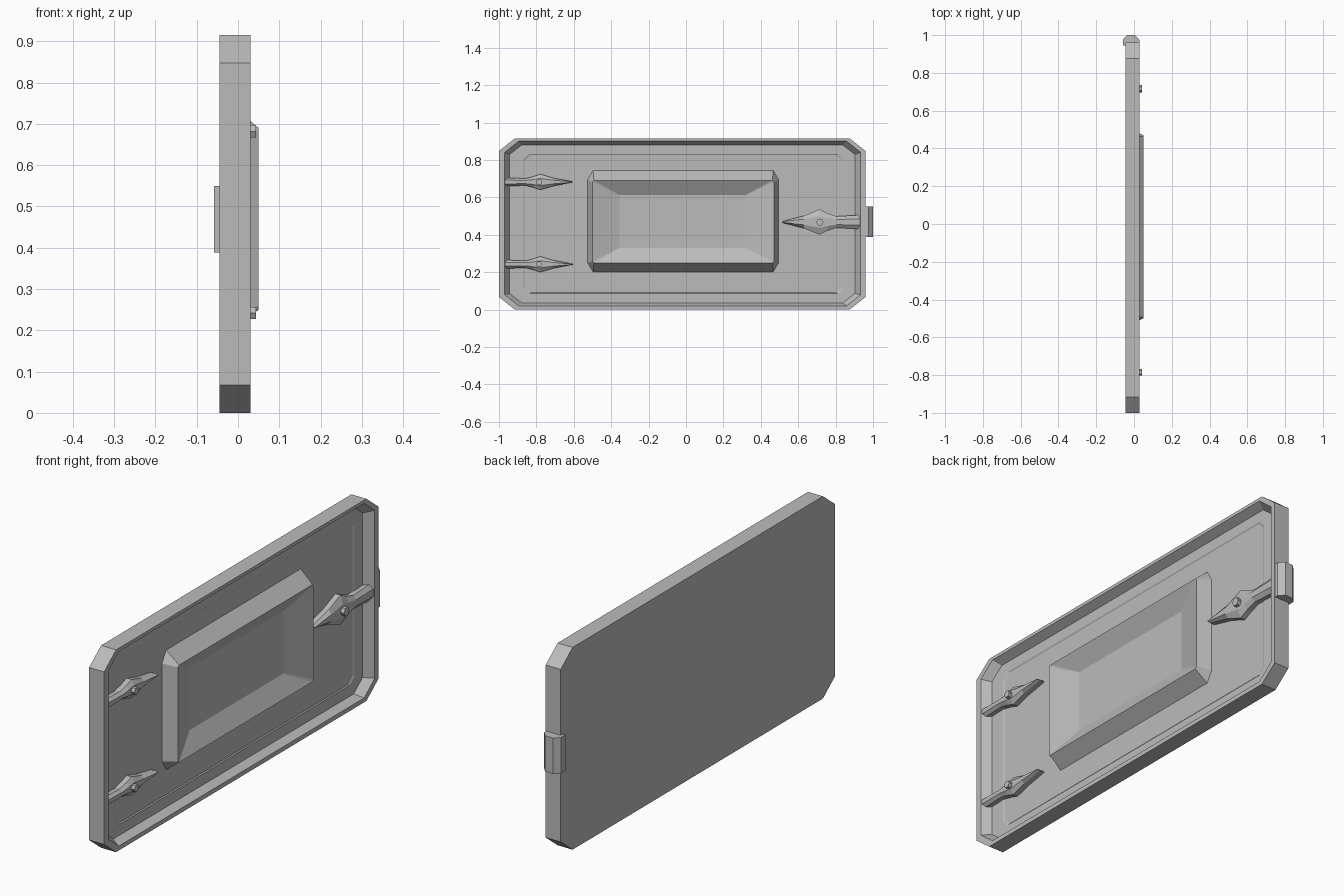
import bpy
import math

cube = bpy.data.objects.get("Cube")
if cube:
    bpy.data.objects.remove(cube, do_unlink=True)

grey = bpy.data.materials.new("plain_grey")
grey.use_nodes = True
grey.diffuse_color = (0.5, 0.5, 0.5, 1)
grey.node_tree.nodes["Principled BSDF"].inputs["Base Color"].default_value = (0.5, 0.5, 0.5, 1)


def loft(name, rings):
    """Skin equal rings of points and cap both ends."""
    n = len(rings[0])
    verts = [p for ring in rings for p in ring]
    faces = [tuple(reversed(range(n))), tuple(range(len(verts) - n, len(verts)))]
    for r in range(len(rings) - 1):
        for i in range(n):
            j = (i + 1) % n
            faces.append((r * n + i, r * n + j, (r + 1) * n + j, (r + 1) * n + i))
    mesh = bpy.data.meshes.new(name)
    mesh.from_pydata(verts, [], faces)
    mesh.materials.append(grey)
    obj = bpy.data.objects.new(name, mesh)
    bpy.context.collection.objects.link(obj)
    return obj


def octagon(x, y0, y1, z0, z1, cy, cz):
    """Rectangle with cut corners, facing +x."""
    return [(x, y0 + cy, z0), (x, y1 - cy, z0), (x, y1, z0 + cz), (x, y1, z1 - cz),
            (x, y1 - cy, z1), (x, y0 + cy, z1), (x, y0, z1 - cz), (x, y0, z0 + cz)]


FLOOR = -0.008

# Door slab with raised rim and a faint recessed field
loft("door_panel", [
    octagon(-0.045, -1, 0.96, 0, 0.915, 0.085, 0.067),
    octagon(0.03, -1, 0.96, 0, 0.915, 0.085, 0.067),
    octagon(0.03, -0.97, 0.934, 0.02, 0.9, 0.075, 0.06),
    octagon(FLOOR, -0.943, 0.903, 0.036, 0.88, 0.065, 0.05),
    octagon(FLOOR, -0.87, 0.845, 0.085, 0.832, 0.03, 0.03),
    octagon(FLOOR - 0.004, -0.86, 0.835, 0.09, 0.826, 0.03, 0.03),
])

# Raised central frame with sloping sides and sunken middle
loft("centre_frame", [
    octagon(FLOOR - 0.006, -0.527, 0.496, 0.2, 0.745, 0.03, 0.05),
    octagon(0.05, -0.5, 0.47, 0.25, 0.69, 0.008, 0.008),
    octagon(0.004, -0.355, 0.318, 0.33, 0.612, 0.002, 0.002),
])


# Spearhead straps: (fraction of length, fraction of half width)
PROFILE = [(0, 0.55), (0.3, 0.45), (0.42, 0.7), (0.52, 1), (0.72, 0.5), (1, 0.06)]


def strap(name, root, tip, z, half, bolt_y, bolt_r):
    def ring(x, wide):
        side = [(root + (tip - root) * t, half * w * wide) for t, w in PROFILE]
        points = [(x, y, z - w) for y, w in side] + [(x, y, z + w) for y, w in reversed(side)]
        return points if tip > root else points[::-1]

    loft(name, [ring(FLOOR - 0.006, 1), ring(0.012, 1), ring(0.026, 0.45)])
    hexagon = [(bolt_y + bolt_r * math.cos(a), z + bolt_r * math.sin(a))
               for a in (math.tau * i / 6 for i in range(6))]
    loft(name + "_bolt", [[(x, y, h) for y, h in hexagon] for x in (0.0, 0.043)])


strap("upper_hinge_strap", -0.968, -0.605, 0.682, 0.042, -0.785, 0.017)
strap("lower_hinge_strap", -0.968, -0.605, 0.242, 0.042, -0.785, 0.017)
strap("latch_strap", 0.93, 0.515, 0.468, 0.068, 0.716, 0.02)

# Rounded catch on the door's edge
CATCH = [(-0.058, 0.945), (0.028, 0.945), (0.028, 0.975), (0.005, 1), (-0.035, 1), (-0.058, 0.978)]
loft("edge_catch", [[(x, y, z) for x, y in CATCH] for z in (0.388, 0.55)])
